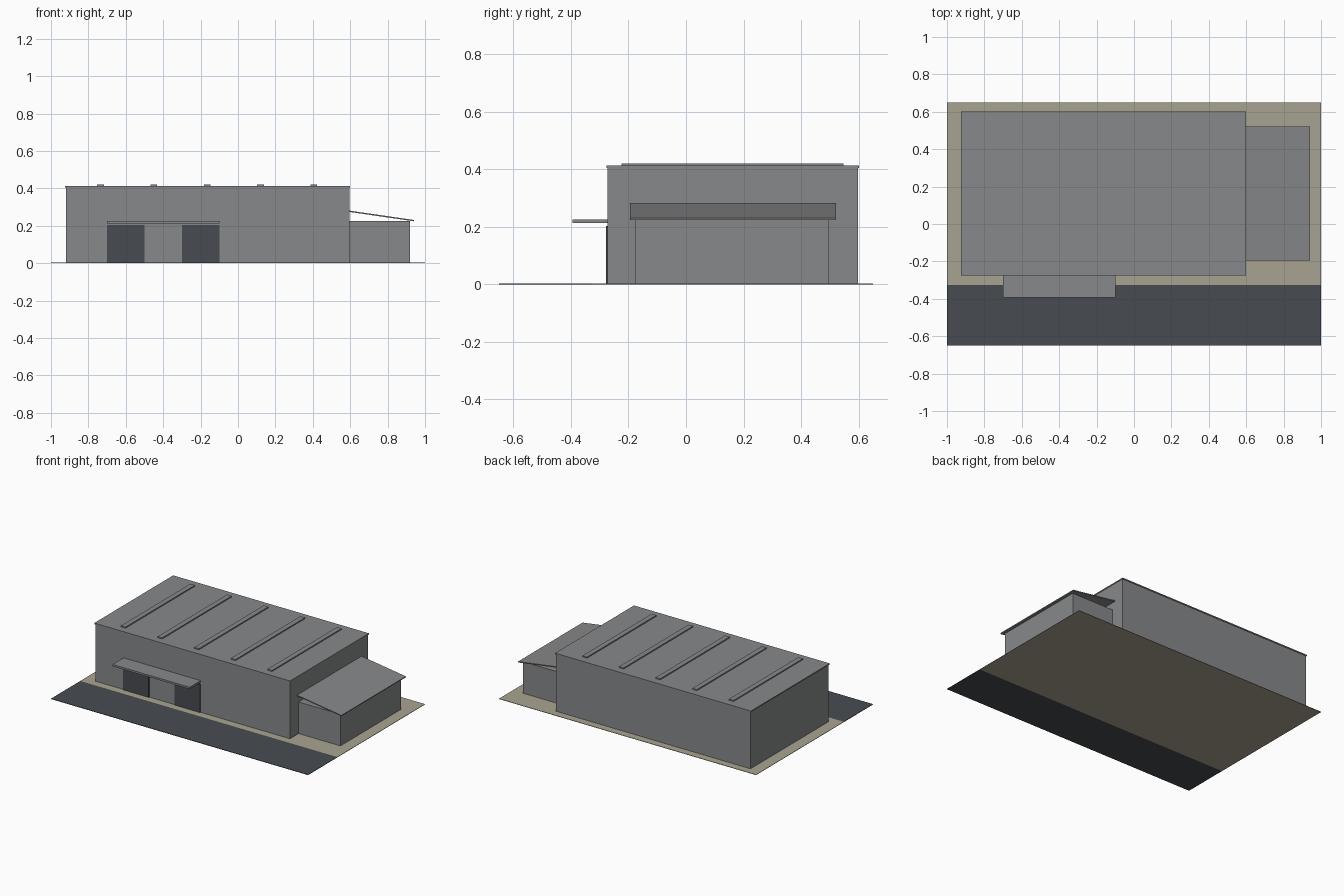
import bpy
import bmesh
import math

if "Cube" in bpy.data.objects:
    bpy.data.objects.remove(bpy.data.objects["Cube"])


def material(name, rgb):
    m = bpy.data.materials.new(name)
    m.diffuse_color = (*rgb, 1.0)
    m.use_nodes = True
    m.node_tree.nodes["Principled BSDF"].inputs["Base Color"].default_value = m.diffuse_color
    return m


GREY = material("metal_grey", (0.245, 0.248, 0.254))
DARK = material("dark_slate", (0.064, 0.071, 0.081))
SAND = material("sandy_paving", (0.393, 0.367, 0.285))


def box(name, x, y, z, mat):
    """Axis-aligned box from (min, max) ranges."""
    bm = bmesh.new()
    bmesh.ops.create_cube(bm, size=1.0)
    for v in bm.verts:
        v.co = [r[0] if c < 0 else r[1] for c, r in zip(v.co, (x, y, z))]
    mesh = bpy.data.meshes.new(name)
    bm.to_mesh(mesh)
    bm.free()
    mesh.materials.append(mat)
    obj = bpy.data.objects.new(name, mesh)
    bpy.context.collection.objects.link(obj)
    return obj


# Ground: paved yard and road strip
box("yard", (-1, 1), (-0.325, 0.65), (0, 0.003), SAND)
box("road", (-1, 1), (-0.65, -0.325), (0, 0.003), DARK)

# Main hall with thin flat roof
box("hall_walls", (-0.92, 0.595), (-0.272, 0.597), (0.001, 0.404), GREY)
box("hall_roof", (-0.925, 0.598), (-0.276, 0.601), (0.404, 0.412), GREY)

# Raised ribs across the roof
for i in range(5):
    cx = -0.735 + 0.285 * i
    box(f"roof_rib_{i + 1}", (cx - 0.018, cx + 0.018), (-0.225, 0.547),
        (0.411, 0.42), GREY)

# Two doors under a shared canopy
for i, x0 in enumerate((-0.7, -0.3)):
    box(f"door_{i + 1}", (x0, x0 + 0.2), (-0.278, -0.27), (0.003, 0.203), DARK)
box("canopy", (-0.7, -0.1), (-0.394, -0.27), (0.213, 0.226), GREY)

# Side annex with a lean-to roof
box("annex_walls", (0.594, 0.92), (-0.176, 0.495), (0.001, 0.225), GREY)
run, drop = 0.345, 0.05
length = math.hypot(run, drop)
roof = box("annex_roof", (0, length), (-0.195, 0.522), (-0.007, 0), GREY)
roof.location = (0.596, 0, 0.281)
roof.rotation_euler = (0, math.atan2(drop, run), 0)
